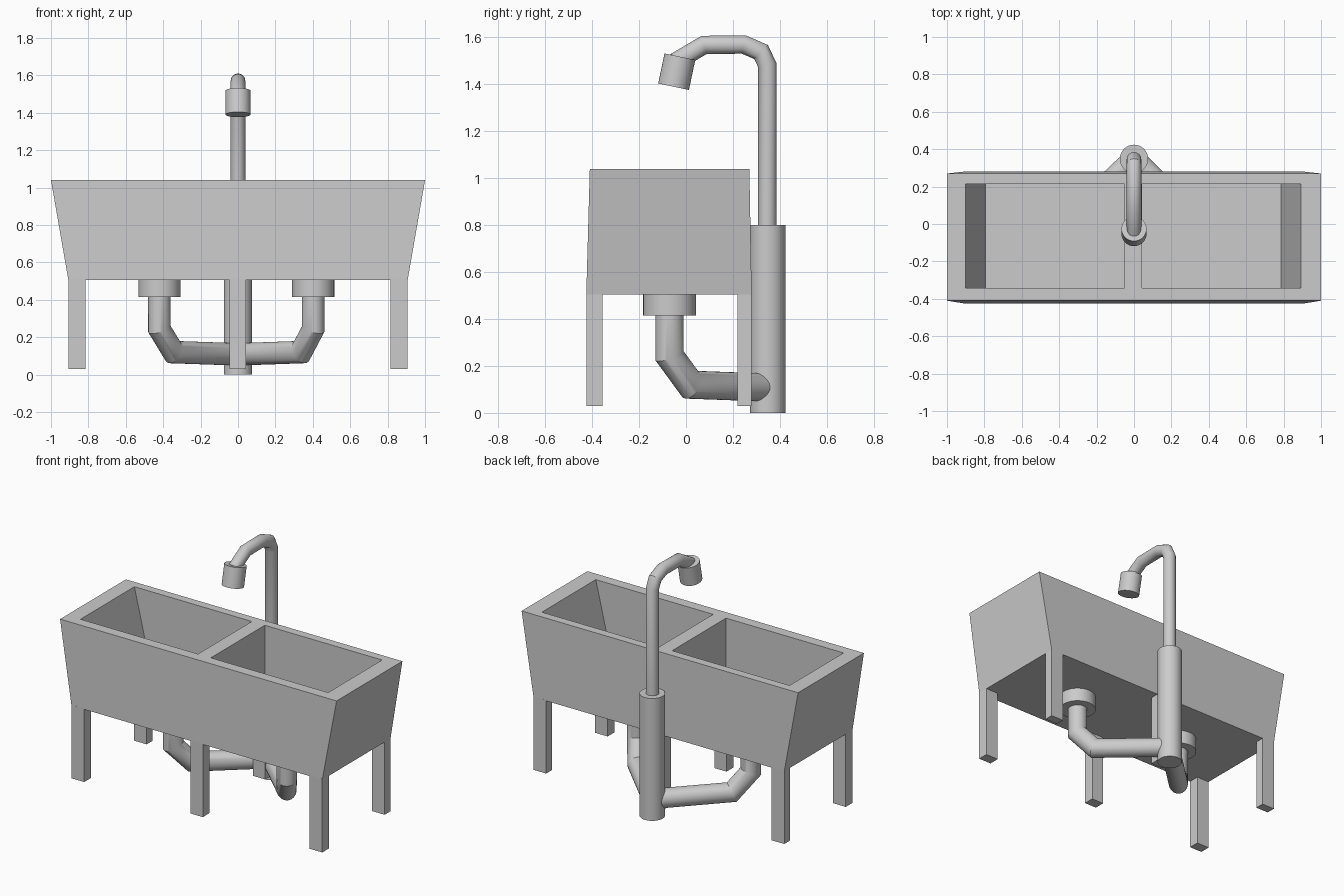
import bpy, bmesh, math
from mathutils import Vector

if "Cube" in bpy.data.objects:
    bpy.data.objects.remove(bpy.data.objects["Cube"])


def finish(name, bm, smooth=False):
    bmesh.ops.recalc_face_normals(bm, faces=bm.faces[:])
    me = bpy.data.meshes.new(name)
    bm.to_mesh(me)
    bm.free()
    ob = bpy.data.objects.new(name, me)
    bpy.context.collection.objects.link(ob)
    if smooth:
        bpy.ops.object.select_all(action='DESELECT')
        ob.select_set(True)
        bpy.context.view_layer.objects.active = ob
        bpy.ops.object.shade_smooth_by_angle(angle=math.radians(30))
    return ob


def frustum(name, low, high):
    """Tapered box; low and high are (x0, x1, y0, y1, z)."""
    bm = bmesh.new()
    rings = []
    for x0, x1, y0, y1, z in (low, high):
        rings.append([bm.verts.new((x, y, z)) for x, y in
                      ((x0, y0), (x1, y0), (x1, y1), (x0, y1))])
    a, b = rings
    bm.faces.new(a)
    bm.faces.new(b)
    for i in range(4):
        j = (i + 1) % 4
        bm.faces.new((a[i], a[j], b[j], b[i]))
    return finish(name, bm)


def tube(name, points, radius, sides=32):
    """Round pipe along a path, with mitred corners."""
    pts = [Vector(p) for p in points]
    dirs = [(q - p).normalized() for p, q in zip(pts, pts[1:])]
    u = dirs[0].orthogonal().normalized()
    v = dirs[0].cross(u)
    ring = [pts[0] + radius * (math.cos(t) * u + math.sin(t) * v)
            for t in (2 * math.pi * i / sides for i in range(sides))]
    bm = bmesh.new()
    rings = [[bm.verts.new(c) for c in ring]]
    for k, d in enumerate(dirs):
        n = (d + dirs[min(k + 1, len(dirs) - 1)]).normalized()
        ring = [c + d * ((pts[k + 1] - c).dot(n) / d.dot(n)) for c in ring]
        rings.append([bm.verts.new(c) for c in ring])
    for a, b in zip(rings, rings[1:]):
        for i in range(sides):
            j = (i + 1) % sides
            bm.faces.new((a[i], a[j], b[j], b[i]))
    bm.faces.new(rings[0])
    bm.faces.new(rings[-1])
    return finish(name, bm, True)


# Tapered double basin with two hollows
basin = frustum("basin", (-0.907, 0.907, -0.425, 0.28, 0.505),
                (-1, 1, -0.41, 0.27, 1.04))
e = 0.1 * 0.105 / 0.44   # cutters run 0.1 past the rim along the same slope
hollows = (("left", (-0.795, -0.05), (-0.9 - e, -0.05)),
           ("right", (0.043, 0.787), (0.043, 0.892 + e)))
for side, lo, hi in hollows:
    cutter = frustum("cutter_" + side, (*lo, -0.342, 0.215, 0.60),
                     (*hi, -0.342, 0.215, 1.14))
    mod = basin.modifiers.new("hollow_" + side, 'BOOLEAN')
    mod.operation = 'DIFFERENCE'
    mod.solver = 'EXACT'
    mod.object = cutter
    bpy.context.view_layer.objects.active = basin
    bpy.ops.object.modifier_apply(modifier=mod.name)
    bpy.data.objects.remove(cutter)

# Six square legs
for row, y0, y1 in (("front", -0.425, -0.355), ("back", 0.22, 0.28)):
    for col, x0, x1 in (("left", -0.907, -0.815), ("middle", -0.045, 0.043),
                        ("right", 0.815, 0.907)):
        frustum(f"{row}_{col}_leg", (x0, x1, y0, y1, 0.03), (x0, x1, y0, y1, 0.51))

# Drains and waste pipes running to the column
for side, x, elbow in (("left", -0.42, -0.345), ("right", 0.402, 0.337)):
    tube(side + "_drain", [(x, -0.07, 0.415), (x, -0.07, 0.603)], 0.113)
    tube(side + "_waste_pipe", [(x, -0.07, 0.42), (x, -0.07, 0.243),
                                (elbow, 0.02, 0.12), (0, 0.348, 0.108)], 0.06)

# Supply column, gooseneck spout and tilted tap head
tube("column", [(0, 0.348, 0), (0, 0.348, 0.8)], 0.076)
tube("spout", [(0, 0.346, 0.78), (0, 0.346, 1.483), (0, 0.32, 1.538), (0, 0.246, 1.57),
               (0, 0.077, 1.568), (0, -0.03, 1.505), (0, -0.036, 1.475)], 0.039)
tube("tap_head", [(0, -0.026, 1.518), (0, -0.053, 1.39)], 0.067)
